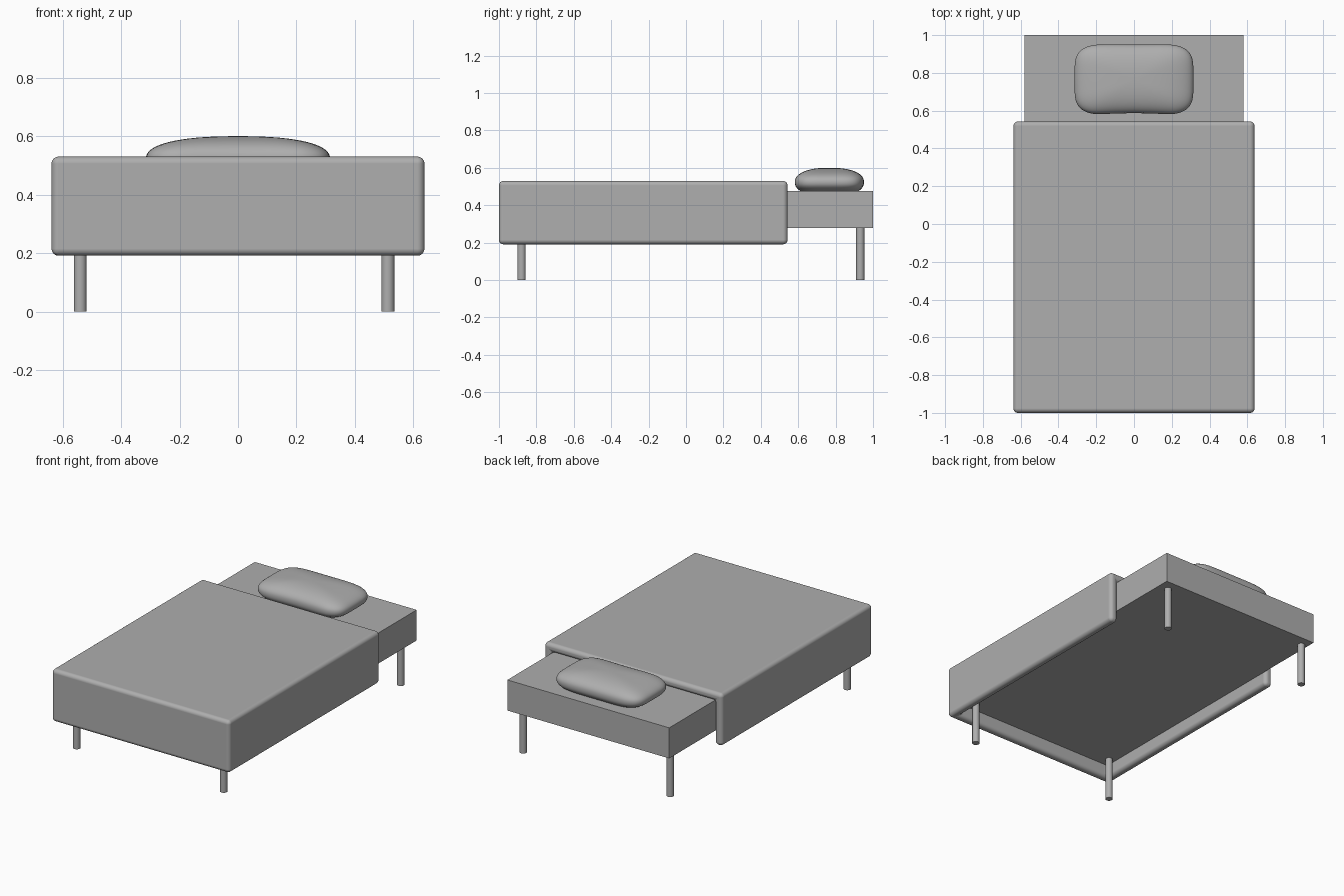
import bpy, bmesh, math
from mathutils import Matrix, Vector

cube = bpy.data.objects.get("Cube")
if cube:
    bpy.data.objects.remove(cube, do_unlink=True)

shade = (0.425, 0.425, 0.425, 1)
grey = bpy.data.materials.new("plain_grey")
grey.use_nodes = True
grey.diffuse_color = shade
grey.node_tree.nodes["Principled BSDF"].inputs["Base Color"].default_value = shade


def make_object(name, bm):
    mesh = bpy.data.meshes.new(name)
    bm.to_mesh(mesh)
    bm.free()
    mesh.materials.append(grey)
    obj = bpy.data.objects.new(name, mesh)
    bpy.context.collection.objects.link(obj)
    return obj


def box(low, high):
    low, high = Vector(low), Vector(high)
    bm = bmesh.new()
    bmesh.ops.create_cube(bm, size=1)
    bmesh.ops.scale(bm, vec=high - low, verts=bm.verts)
    bmesh.ops.translate(bm, vec=(low + high) / 2, verts=bm.verts)
    return bm


def smooth(obj, angle=40):
    bpy.ops.object.select_all(action="DESELECT")
    obj.select_set(True)
    bpy.context.view_layer.objects.active = obj
    bpy.ops.object.shade_smooth_by_angle(angle=math.radians(angle))


# Flat mattress block
make_object("mattress", box((-0.58, -0.943, 0.277), (0.58, 1, 0.475)))

# Blanket: thick shell, open underneath and at the head end
bm = box((-0.638, -1, 0.191), (0.638, 0.543, 0.53))
bm.normal_update()
open_faces = [f for f in bm.faces if f.normal.z < -0.5 or f.normal.y > 0.5]
bmesh.ops.delete(bm, geom=open_faces, context="FACES")
blanket = make_object("blanket", bm)
shell = blanket.modifiers.new("thickness", "SOLIDIFY")
shell.thickness = 0.055
shell.offset = -1
shell.use_even_offset = True
soft = blanket.modifiers.new("soft_edges", "BEVEL")
soft.width = 0.024
soft.segments = 6
soft.limit_method = "ANGLE"
soft.harden_normals = True
smooth(blanket)

# Round legs
for side, x in (("right", -0.54), ("left", 0.513)):
    for end, y in (("front", -0.879), ("back", 0.932)):
        bm = bmesh.new()
        bmesh.ops.create_cone(bm, cap_ends=True, segments=24, radius1=0.022,
                              radius2=0.022, depth=0.29,
                              matrix=Matrix.Translation((x, y, 0.145)))
        smooth(make_object(f"{end}_{side}_leg", bm))


# Pillow: rounded rectangle outline, puffed, with slightly pinched long edges
def power(value, exponent):
    return math.copysign(abs(value) ** exponent, value)


bm = bmesh.new()
bmesh.ops.create_uvsphere(bm, u_segments=64, v_segments=32, radius=1)
for v in bm.verts:
    turn = math.atan2(v.co.y, v.co.x)
    ring = math.hypot(v.co.x, v.co.y) ** 0.84
    x = ring * power(math.cos(turn), 0.45)
    y = ring * power(math.sin(turn), 0.45)
    pinch = 0.07 if y < 0 else 0.03
    y *= 1 - pinch * max(0, 1 - (x / 0.7) ** 2)
    v.co = (0.315 * x, 0.765 + 0.191 * y, 0.523 + 0.077 * power(v.co.z, 0.86))
smooth(make_object("pillow", bm), 80)
